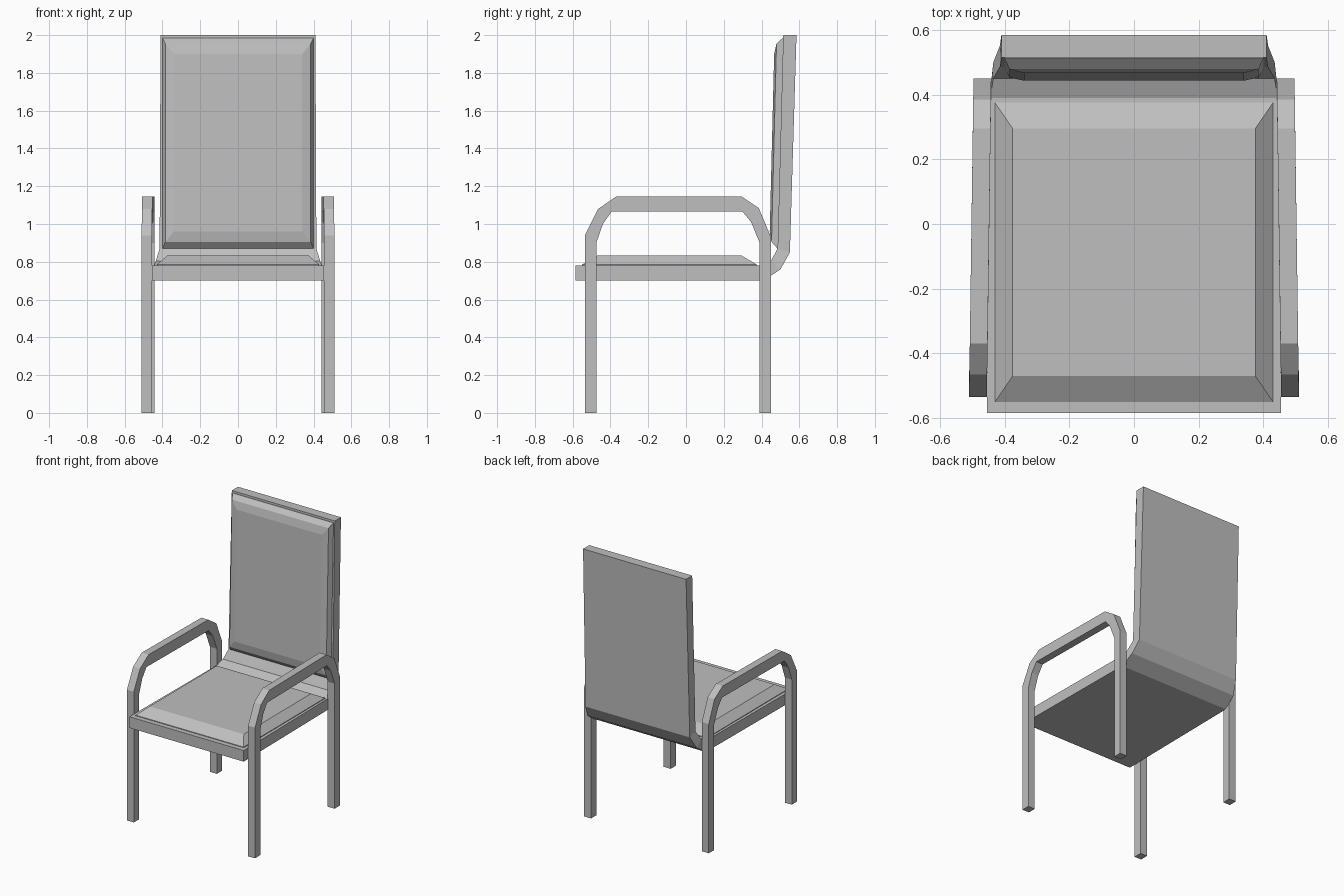
import bpy, bmesh

if "Cube" in bpy.data.objects:
    bpy.data.objects.remove(bpy.data.objects["Cube"], do_unlink=True)

grey = bpy.data.materials.new("plain grey")
grey.use_nodes = True
colour = (0.52, 0.52, 0.52, 1)
grey.diffuse_color = colour
grey.node_tree.nodes["Principled BSDF"].inputs["Base Color"].default_value = colour


def loft(name, rings):
    """Join a row of four-cornered rings into a closed solid."""
    bm = bmesh.new()
    loops = [[bm.verts.new(p) for p in ring] for ring in rings]
    for a, b in zip(loops, loops[1:]):
        for i in range(4):
            j = (i + 1) % 4
            bm.faces.new((a[i], a[j], b[j], b[i]))
    bm.faces.new(loops[0])
    bm.faces.new(loops[-1])
    bmesh.ops.recalc_face_normals(bm, faces=bm.faces)
    mesh = bpy.data.meshes.new(name)
    bm.to_mesh(mesh)
    bm.free()
    mesh.materials.append(grey)
    obj = bpy.data.objects.new(name, mesh)
    bpy.context.collection.objects.link(obj)
    return obj


def section(outer, inner, x0, x1):
    """Cross-section spanning x0 to x1 between two (y, z) points."""
    return [(x0, *outer), (x1, *outer), (x1, *inner), (x0, *inner)]


# Bent shell: seat pan and backrest in one piece
shell = [((-.585, .70), (-.585, .78), .455),
         ((.41, .70), (.39, .78), .445),
         ((.50, .76), (.45, .805), .435),
         ((.55, .85), (.485, .87), .415),
         ((.585, 2.0), (.515, 2.0), .41)]
loft("seat_shell", [section(o, i, -w, w) for o, i, w in shell])


# Seat cushion with sloping edges
def seat_ring(w, y0, y1, z):
    return [(-w, y0, z), (w, y0, z), (w, y1, z), (-w, y1, z)]


loft("seat_cushion", [seat_ring(.43, -.55, .375, .775),
                      seat_ring(.43, -.55, .375, .785),
                      seat_ring(.375, -.47, .295, .832)])


# Back cushion, bevelled in two steps and leaning with the backrest
def back_ring(w, z0, z1, depth):
    lean = lambda z: .487 + (z - .87) * .025 - depth
    return [(-w, lean(z0), z0), (w, lean(z0), z0),
            (w, lean(z1), z1), (-w, lean(z1), z1)]


loft("back_cushion", [back_ring(.40, .87, 1.985, -.005),
                      back_ring(.40, .87, 1.985, .003),
                      back_ring(.385, .905, 1.955, .035),
                      back_ring(.34, .96, 1.90, .046)])

# Legs and armrest: one bent square bar on each side
bar = [((-.535, 0), (-.475, 0)), ((-.535, .94), (-.475, .90)),
       ((-.465, 1.08), (-.44, 1.0)), ((-.37, 1.145), (-.395, 1.065)),
       ((.295, 1.145), (.30, 1.065)), ((.385, 1.085), (.345, 1.01)),
       ((.45, .93), (.39, .90)), ((.45, 0), (.39, 0))]
for side, s in (("left", 1), ("right", -1)):
    rings = []
    for outer, inner in bar:
        x = .455 - (outer[0] + .535) * .014
        rings.append(section(outer, inner, s * x, s * (x + .055)))
    loft(side + "_arm_and_legs", rings)
